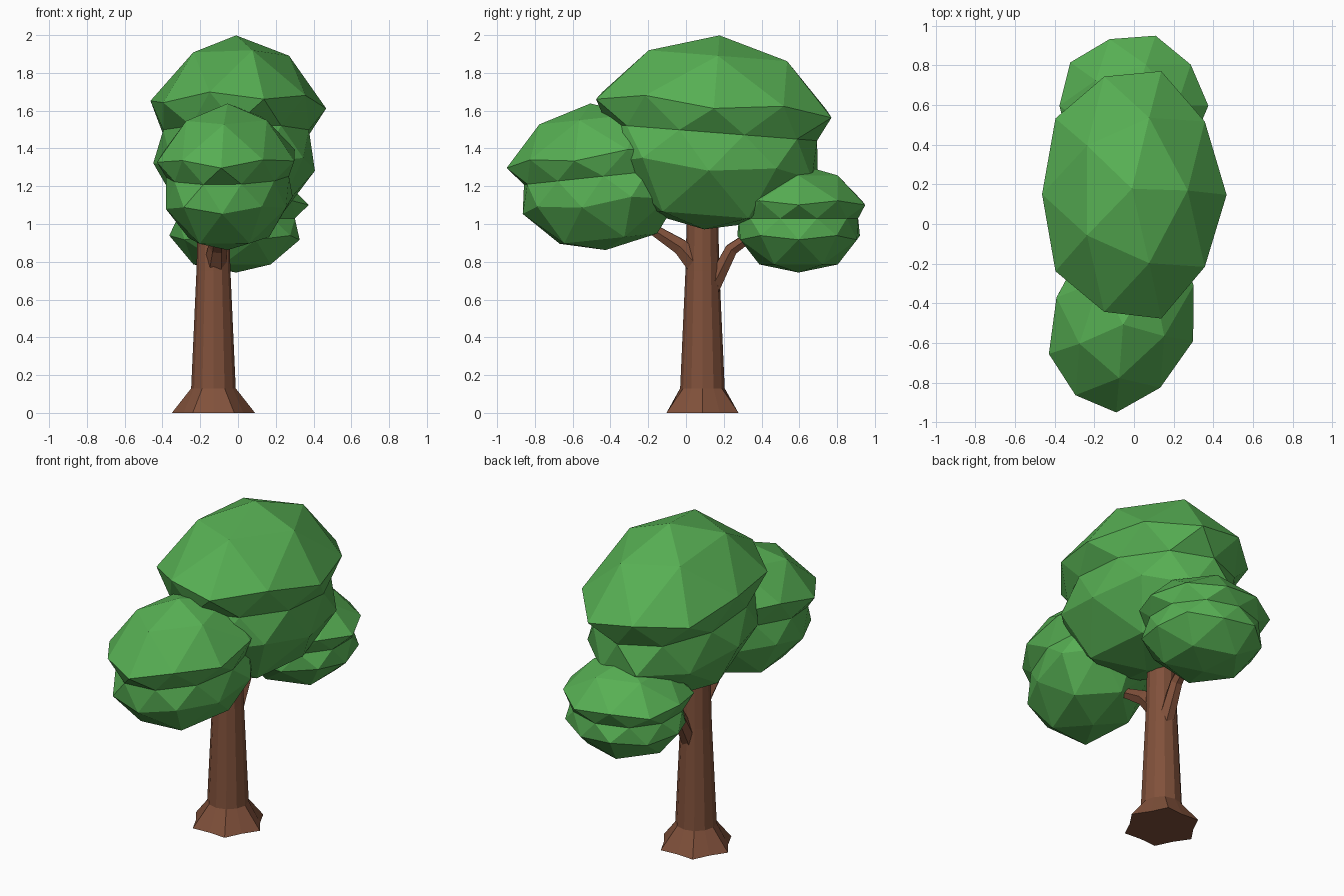
import bpy, bmesh, math
from mathutils import Vector, Matrix

if "Cube" in bpy.data.objects:
    bpy.data.objects.remove(bpy.data.objects["Cube"])


def material(name, color):
    m = bpy.data.materials.new(name)
    m.diffuse_color = (*color, 1)
    m.use_nodes = True
    m.node_tree.nodes["Principled BSDF"].inputs["Base Color"].default_value = m.diffuse_color
    return m


LEAF = material("leaf_green", (0.095, 0.43, 0.087))
BARK = material("bark_brown", (0.22, 0.083, 0.044))


def finish(bm, name, mat):
    bmesh.ops.recalc_face_normals(bm, faces=bm.faces)
    me = bpy.data.meshes.new(name)
    bm.to_mesh(me)
    bm.free()
    me.materials.append(mat)
    ob = bpy.data.objects.new(name, me)
    bpy.context.collection.objects.link(ob)
    return ob


def tube(name, path, sides, flare=1.0):
    """Faceted tube through (x, y, z, radius); flare pulls in every second foot vertex."""
    bm = bmesh.new()
    pts = [Vector(p[:3]) for p in path]
    rings = []
    for i, p in enumerate(pts):
        d = (pts[min(i + 1, len(pts) - 1)] - pts[max(i - 1, 0)]).normalized()
        q = Vector((0, 0, 1)).rotation_difference(d)
        ring = []
        for k in range(sides):
            a = 2 * math.pi * k / sides
            r = path[i][3] * (flare if i == 0 and k % 2 else 1)
            ring.append(bm.verts.new(p + q @ Vector((r * math.cos(a), r * math.sin(a), 0))))
        rings.append(ring)
    for a, b in zip(rings, rings[1:]):
        for k in range(sides):
            n = (k + 1) % sides
            bm.faces.new((a[k], a[n], b[n], b[k]))
    bm.faces.new(rings[0])
    bm.faces.new(rings[-1])
    return finish(bm, name, BARK)


def foliage(name, center, size, turn=0, tilt=0):
    """Icosphere clump with a pinched waist between two bulging rings."""
    bm = bmesh.new()
    bmesh.ops.create_icosphere(bm, subdivisions=2, radius=1)
    for v in bm.verts:
        z = v.co.z
        k = 1.0
        if abs(z) < 0.1:            # pinched waist
            k = 0.76
        elif 0.3 < z < 0.7:         # upper bulge sinks towards the waist
            v.co.z = z - 0.2
        elif 0.7 < z < 0.95:        # shoulder below the tip
            v.co.z = z - 0.06
        elif -0.7 < z < -0.3:       # lower bulge is a little narrower
            k, v.co.z = 0.92, z + 0.13
        v.co.x *= k
        v.co.y *= k
    m = (Matrix.Translation(center) @ Matrix.Rotation(math.radians(tilt), 4, 'X')
         @ Matrix.Rotation(math.radians(turn), 4, 'Z') @ Matrix.Diagonal((*size, 1)))
    bm.transform(m)
    return finish(bm, name, LEAF)


# Trunk with flared foot
X, Y = -0.13, 0.087
tube("trunk", [(X, Y, 0, 0.22), (X, Y, 0.13, 0.118), (X, Y, 0.75, 0.09), (X, Y, 1.15, 0.08)],
     12, flare=0.83)

# Branches
tube("front_branch", [(-0.12, 0.07, 0.77, 0.065), (-0.11, -0.03, 0.88, 0.048),
                      (-0.10, -0.22, 1.0, 0.028)], 6)
tube("back_branch", [(-0.12, 0.13, 0.65, 0.05), (-0.11, 0.24, 0.865, 0.038),
                     (-0.09, 0.36, 0.95, 0.028)], 6)

# Foliage clumps
foliage("main_foliage", (-0.01, 0.137, 1.485), (0.533, 0.735, 0.515), tilt=-4.5)
foliage("front_foliage", (-0.055, -0.466, 1.25), (0.415, 0.545, 0.39), turn=-18, tilt=6)
foliage("back_foliage", (-0.01, 0.596, 1.03), (0.43, 0.415, 0.287))
